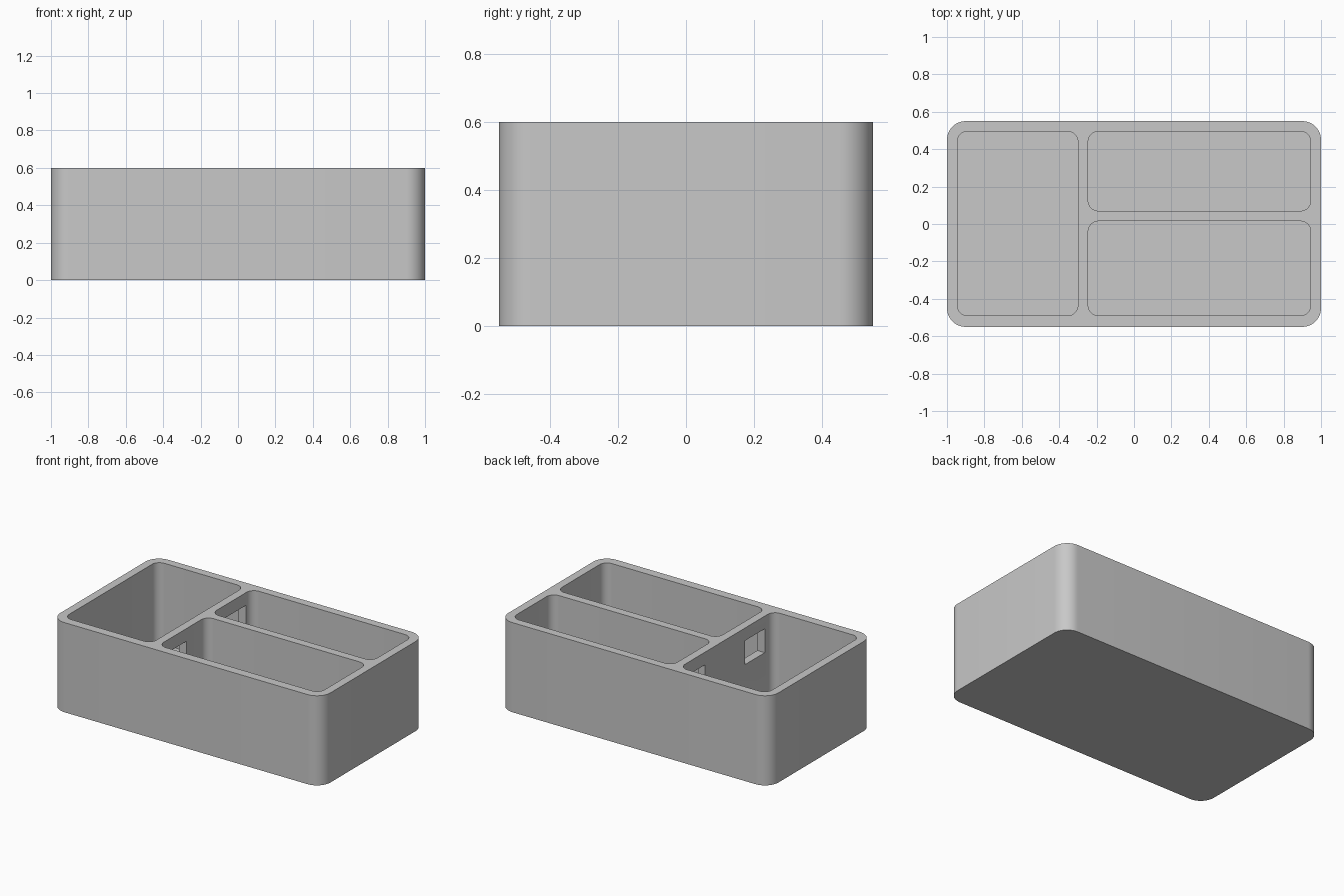
import bpy
import bmesh
import math

cube = bpy.data.objects.get("Cube")
if cube:
    bpy.data.objects.remove(cube, do_unlink=True)

HEIGHT, FLOOR = 0.60, 0.055

grey = bpy.data.materials.new("plain grey")
grey.use_nodes = True
grey.diffuse_color = (0.58, 0.58, 0.58, 1)
grey.node_tree.nodes["Principled BSDF"].inputs["Base Color"].default_value = (0.58, 0.58, 0.58, 1)


def rounded_block(name, x0, x1, y0, y1, z0, z1, radius=0.0, steps=12):
    """Upright block whose vertical edges are rounded."""
    outline = []
    corners = ((x1, y1, -1, -1), (x0, y1, 1, -1), (x0, y0, 1, 1), (x1, y0, -1, 1))
    for i, (x, y, sx, sy) in enumerate(corners):
        if radius == 0:
            outline.append((x, y))
            continue
        for k in range(steps + 1):
            a = math.pi / 2 * (i + k / steps)
            outline.append((x + radius * (sx + math.cos(a)),
                            y + radius * (sy + math.sin(a))))
    bm = bmesh.new()
    base = bm.faces.new([bm.verts.new((x, y, z0)) for x, y in outline])
    top = bmesh.ops.extrude_face_region(bm, geom=[base])["geom"]
    bmesh.ops.translate(bm, vec=(0, 0, z1 - z0),
                        verts=[g for g in top if isinstance(g, bmesh.types.BMVert)])
    bmesh.ops.recalc_face_normals(bm, faces=bm.faces)
    mesh = bpy.data.meshes.new(name)
    bm.to_mesh(mesh)
    bm.free()
    mesh.materials.append(grey)
    obj = bpy.data.objects.new(name, mesh)
    bpy.context.collection.objects.link(obj)
    return obj


# Outer body
tray = rounded_block("divided_tray", -1, 1, -0.55, 0.55, 0, HEIGHT, 0.1)

# Three compartments, open at the top
pockets = {
    "wide_compartment": (-0.945, -0.30, -0.49, 0.495),
    "back_compartment": (-0.245, 0.945, 0.07, 0.495),
    "front_compartment": (-0.245, 0.945, -0.49, 0.015),
}
cutters = [rounded_block(name, *rect, FLOOR, HEIGHT + 0.1, 0.055)
           for name, rect in pockets.items()]

# Windows through the dividing wall
for name, y in (("front_window", -0.30), ("back_window", 0.33)):
    cutters.append(rounded_block(name, -0.36, -0.19, y - 0.105, y + 0.105, 0.355, 0.515))

# Cut the openings and drop the cutters
bpy.ops.object.select_all(action='DESELECT')
bpy.context.view_layer.objects.active = tray
tray.select_set(True)
for cutter in cutters:
    cutter.hide_render = True
    cut = tray.modifiers.new(cutter.name, 'BOOLEAN')
    cut.operation = 'DIFFERENCE'
    cut.solver = 'EXACT'
    cut.object = cutter
    bpy.ops.object.modifier_apply(modifier=cut.name)
    bpy.data.objects.remove(cutter, do_unlink=True)

bpy.ops.object.shade_smooth_by_angle(angle=math.radians(30))
